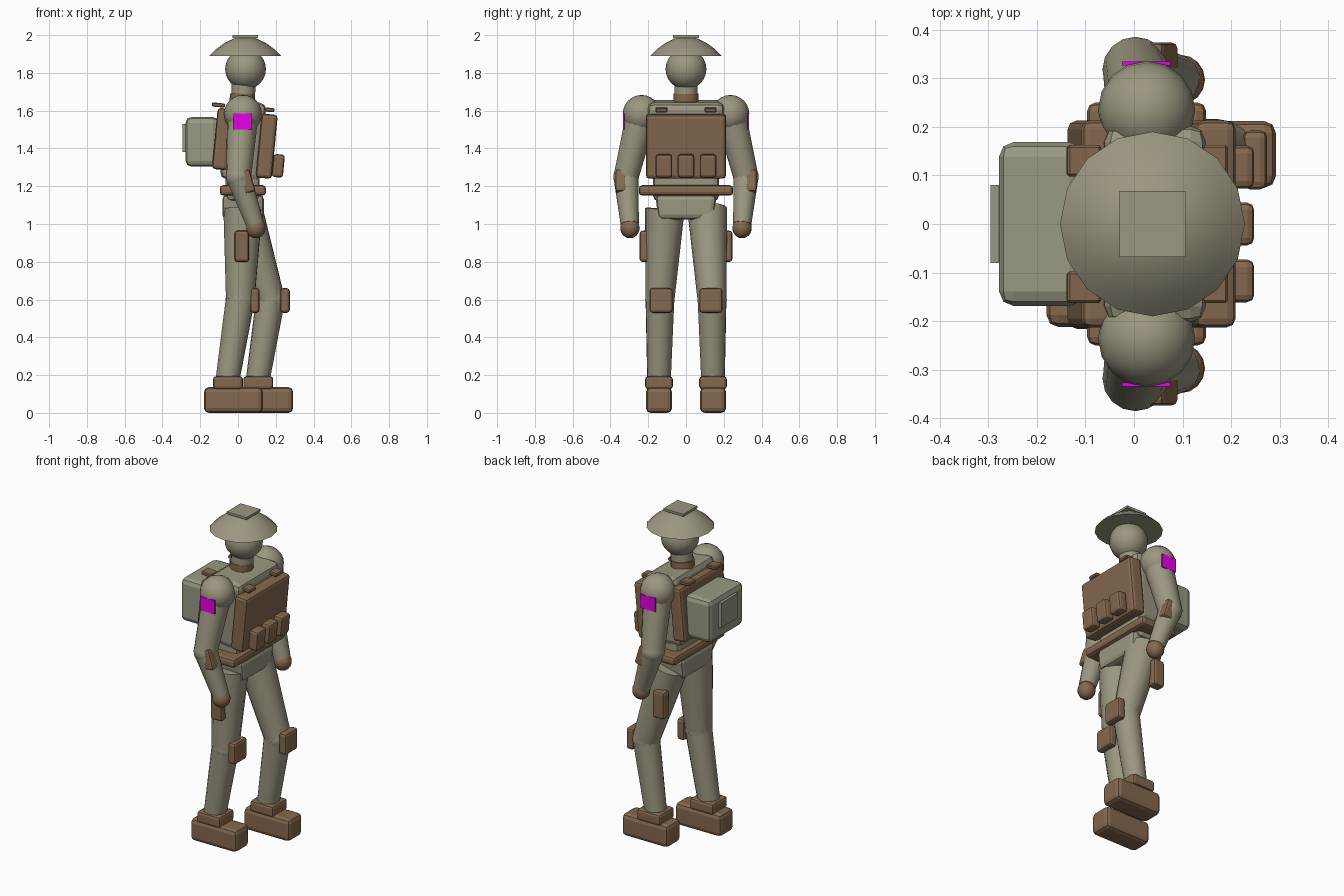
import bpy, bmesh, math
from mathutils import Matrix, Vector

cube = bpy.data.objects.get("Cube")
if cube:
    bpy.data.objects.remove(cube, do_unlink=True)


def material(name, r, g, b):
    m = bpy.data.materials.new(name)
    m.use_nodes = True
    m.diffuse_color = (r, g, b, 1)
    m.node_tree.nodes["Principled BSDF"].inputs["Base Color"].default_value = (r, g, b, 1)
    return m


CLOTH = material("khaki cloth", .33, .31, .22)
PACK = material("pack canvas", .32, .32, .23)
LEATHER = material("brown leather", .235, .14, .077)
PATCH = material("magenta patch", .8, 0, .8)
LEAN = math.radians(5.5)


def finish(name, bm, mat, smooth=False):
    bmesh.ops.recalc_face_normals(bm, faces=bm.faces)
    mesh = bpy.data.meshes.new(name)
    bm.to_mesh(mesh)
    bm.free()
    mesh.materials.append(mat)
    obj = bpy.data.objects.new(name, mesh)
    bpy.context.collection.objects.link(obj)
    if smooth:
        bpy.ops.object.select_all(action="DESELECT")
        obj.select_set(True)
        bpy.context.view_layer.objects.active = obj
        bpy.ops.object.shade_smooth_by_angle(angle=math.radians(40))
    return obj


def box(name, centre, size, mat, bevel=.015, lean=0, taper=1, segments=2):
    """Bevelled box; taper scales the width of its lower end."""
    bm = bmesh.new()
    bmesh.ops.create_cube(bm, size=1)
    for v in bm.verts:
        if v.co.z < 0:
            v.co.y *= taper
        v.co = Vector(a * b for a, b in zip(v.co, size))
    if bevel:
        bmesh.ops.bevel(bm, geom=bm.edges[:], offset=bevel, segments=segments,
                        profile=.5, affect="EDGES")
    bm.transform(Matrix.Translation(centre) @ Matrix.Rotation(lean, 4, "Y"))
    return finish(name, bm, mat)


def ball(name, centre, radius, mat, stretch=1):
    bm = bmesh.new()
    bmesh.ops.create_uvsphere(bm, u_segments=16, v_segments=12, radius=radius)
    bm.transform(Matrix.Translation(centre) @ Matrix.Diagonal((1, 1, stretch, 1)))
    return finish(name, bm, mat, True)


def limb(name, start, end, r_start, r_end, mat):
    """Tapered round segment between two joints."""
    a, b = Vector(start), Vector(end)
    bm = bmesh.new()
    bmesh.ops.create_cone(bm, cap_ends=True, segments=14, radius1=r_start,
                          radius2=r_end, depth=(b - a).length)
    turn = (b - a).to_track_quat("Z", "Y").to_matrix().to_4x4()
    bm.transform(Matrix.Translation((a + b) / 2) @ turn)
    return finish(name, bm, mat, True)


def lathe(name, x, profile, mat, sides=16):
    bm = bmesh.new()
    rings = []
    for r, z in profile:
        rings.append([bm.verts.new((x + r * math.cos(math.tau * i / sides),
                                    r * math.sin(math.tau * i / sides), z))
                      for i in range(sides)])
    for low, high in zip(rings, rings[1:]):
        for i in range(sides):
            j = (i + 1) % sides
            bm.faces.new((low[i], low[j], high[j], high[i]))
    bm.faces.new(rings[0])
    bm.faces.new(rings[-1])
    return finish(name, bm, mat, True)


# Head, neck and hat
ball("head", (.04, 0, 1.82), .108, CLOTH)
limb("neck", (.025, 0, 1.6), (.03, 0, 1.75), .063, .063, CLOTH)
limb("collar", (.022, 0, 1.63), (.024, 0, 1.69), .067, .067, LEATHER)
lathe("hat", .038, [(.19, 1.89), (.155, 1.925), (.11, 1.958), (.06, 1.982), (.02, 1.991)], CLOTH)
box("hat_top_plate", (.038, 0, 1.993), (.135, .135, .014), CLOTH, 0)

# Trunk
box("chest", (.027, 0, 1.44), (.21, .41, .42), CLOTH, .035, LEAN, .9)
box("abdomen", (.025, 0, 1.22), (.18, .35, .2), CLOTH, .03)
box("pelvis", (.027, 0, 1.09), (.22, .325, .13), CLOTH, .025, 0, .9)
box("belt", (.026, 0, 1.178), (.245, .5, .055), LEATHER, .018)

# Vest with pouches and shoulder straps
box("front_vest_plate", (.152, 0, 1.412), (.085, .425, .34), LEATHER, .018, LEAN)
box("back_vest_plate", (-.083, 0, 1.45), (.08, .425, .325), LEATHER, .018, LEAN)
for i in (-1, 0, 1):
    box("vest_pouch", (.213, i * .117, 1.308), (.06, .088, .122), LEATHER, .015, LEAN)
for s in (-1, 1):
    box("front_strap", (.16, s * .13, 1.605), (.065, .065, .022), LEATHER, .005, LEAN, segments=1)
    box("back_strap", (-.103, s * .13, 1.63), (.07, .065, .022), LEATHER, .005, LEAN, segments=1)

# Backpack
box("backpack", (-.19, 0, 1.435), (.175, .337, .262), PACK, .03)
box("backpack_panel", (-.286, 0, 1.455), (.018, .16, .15), PACK, 0)

# Arms
for s, side in ((-1, "right"), (1, "left")):
    shoulder = (.026, s * .235, 1.583)
    elbow = (.003, s * .317, 1.25)
    wrist = (.09, s * .298, 1.0)
    ball(side + "_shoulder", shoulder, .1, CLOTH)
    limb(side + "_upper_arm", shoulder, elbow, .083, .067, CLOTH)
    ball(side + "_elbow", elbow, .068, CLOTH)
    limb(side + "_forearm", elbow, wrist, .067, .048, CLOTH)
    ball(side + "_hand", (.095, s * .297, .978), .051, LEATHER, 1.05)
    box(side + "_forearm_pad", (.047, s * .343, 1.225), (.06, .06, .12), LEATHER, .012, -LEAN * 3)
    box(side + "_arm_patch", (.025, s * .33, 1.543), (.1, .009, .083), PATCH, 0)

# Legs in a walking stance: the left leg is forward
for s, side, step in ((-1, "right", -.056), (1, "left", .104)):
    hip = (.026, s * .112, 1.08)
    knee = (.068 + step, s * .138, .6)
    ankle = (step, s * .143, .17)
    limb(side + "_thigh", hip, knee, .105, .077, CLOTH)
    ball(side + "_knee", knee, .078, CLOTH)
    limb(side + "_shin", knee, ankle, .077, .063, CLOTH)
    box(side + "_knee_pad", (knee[0] + .077, s * .132, .595), (.05, .122, .13), LEATHER, .015)
    box(side + "_boot", (step + .032, s * .143, .068), (.312, .138, .136), LEATHER, .025)
    box(side + "_boot_cuff", (step + .003, s * .143, .16), (.158, .146, .068), LEATHER, .015)
    box(side + "_thigh_pouch", (.02, s * .215, .882), (.076, .06, .165), LEATHER, .014)
